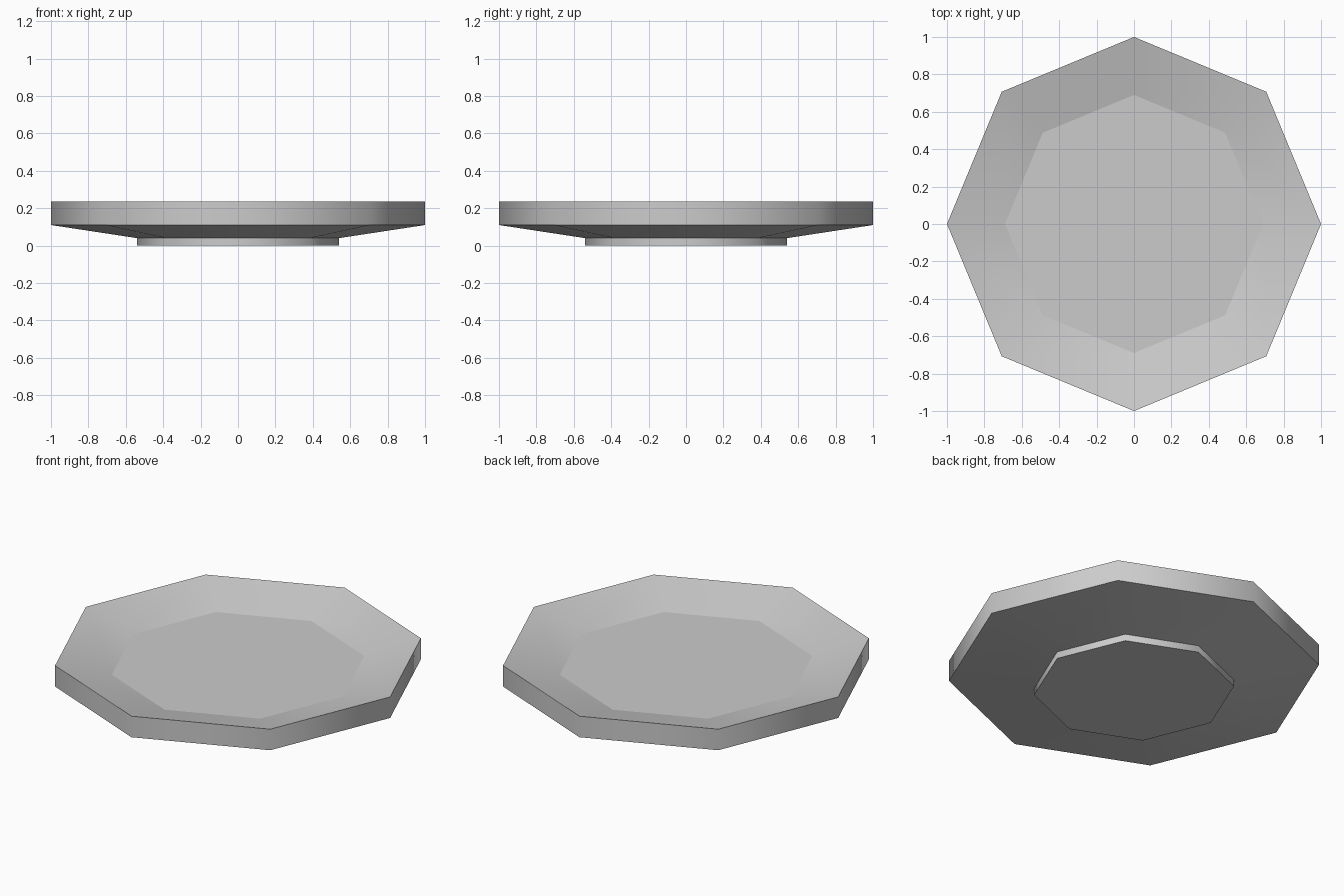
import bpy
import bmesh
from math import cos, sin, pi

cube = bpy.data.objects.get("Cube")
if cube:
    bpy.data.objects.remove(cube, do_unlink=True)

SIDES = 8

grey = bpy.data.materials.new("plain grey")
grey.use_nodes = True
colour = (0.6, 0.6, 0.6, 1)
grey.diffuse_color = colour
grey.node_tree.nodes["Principled BSDF"].inputs["Base Color"].default_value = colour

# Radius and height of each ring, from foot to inner floor
profile = [(0.54, 0), (0.54, 0.04), (1, 0.11), (1, 0.235), (0.69, 0.155)]

bm = bmesh.new()
rings = []
for r, z in profile:
    angles = [2 * pi * i / SIDES for i in range(SIDES)]
    rings.append([bm.verts.new((r * cos(a), r * sin(a), z)) for a in angles])

# Bands between the rings: foot, underside, rim wall, inner slope
for low, high in zip(rings, rings[1:]):
    for i in range(SIDES):
        j = (i + 1) % SIDES
        bm.faces.new((low[i], low[j], high[j], high[i]))

# Flat foot base and flat floor
bm.faces.new(rings[0][::-1])
bm.faces.new(rings[-1])

# Smooth around the plate, crisp at every ring
for face in bm.faces:
    face.smooth = True
for edge in bm.edges:
    a, b = edge.verts
    edge.smooth = abs(a.co.z - b.co.z) > 0.001

mesh = bpy.data.meshes.new("plate")
bm.to_mesh(mesh)
bm.free()
mesh.materials.append(grey)
plate = bpy.data.objects.new("plate", mesh)
bpy.context.collection.objects.link(plate)
